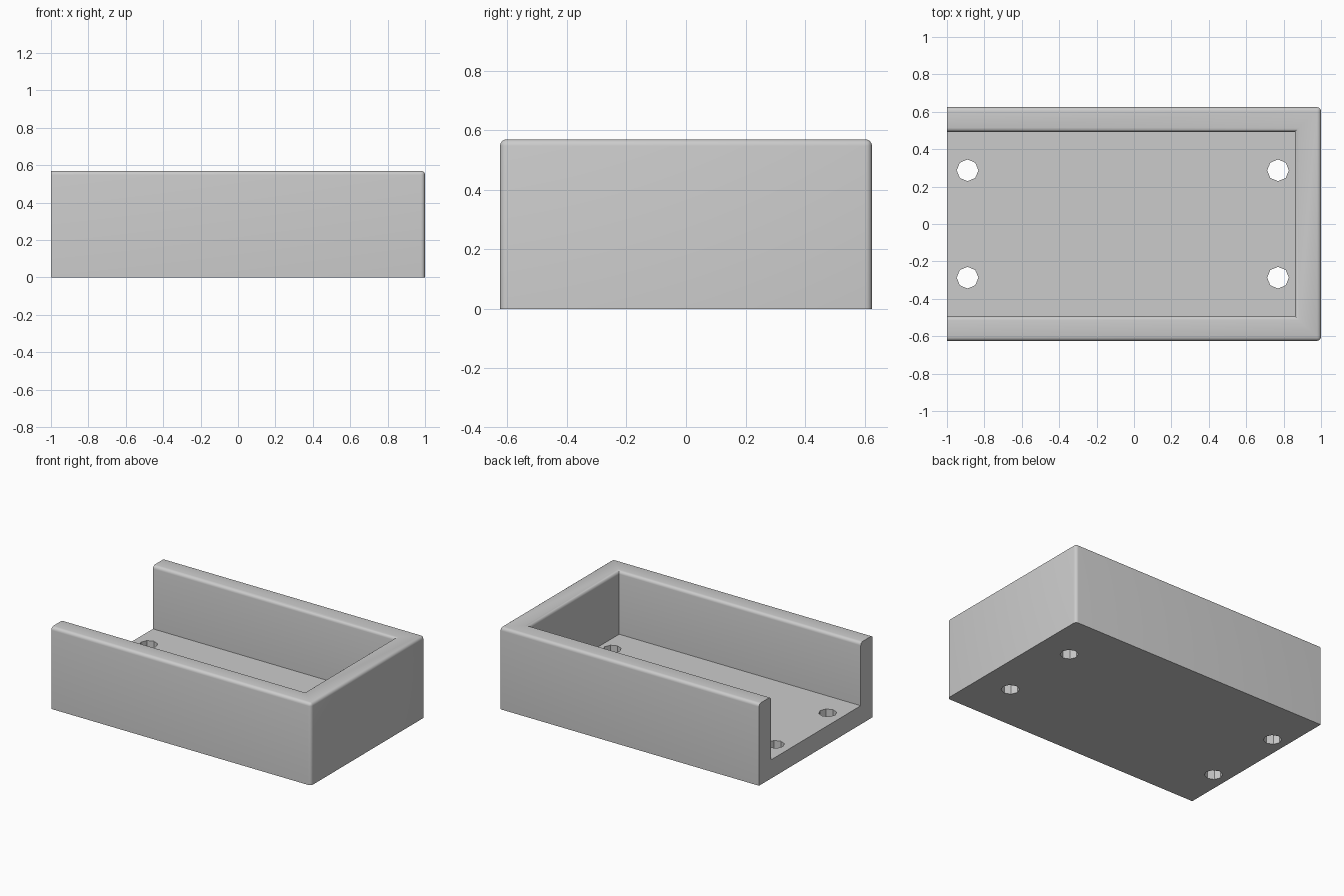
import bpy
import bmesh

HALF_W, HEIGHT = 0.625, 0.57
FLOOR, INNER_Y, INNER_X = 0.13, 0.493, 0.86
ROUND = 0.022

if "Cube" in bpy.data.objects:
    bpy.data.objects.remove(bpy.data.objects["Cube"], do_unlink=True)

# Single grey material
grey = bpy.data.materials.new("plain grey")
grey.use_nodes = True
colour = (0.6, 0.6, 0.6, 1)
grey.diffuse_color = colour
grey.node_tree.nodes["Principled BSDF"].inputs["Base Color"].default_value = colour


def box(name, low, high):
    """Axis-aligned box between two corners."""
    centre = [(a + b) / 2 for a, b in zip(low, high)]
    bpy.ops.mesh.primitive_cube_add(size=1, location=centre)
    obj = bpy.context.object
    obj.name = name
    obj.scale = [b - a for a, b in zip(low, high)]
    bpy.ops.object.transform_apply(location=True, rotation=False, scale=True)
    return obj


def cut(target, cutter):
    """Subtract the cutter from the target, then discard it."""
    cutter.hide_render = True
    mod = target.modifiers.new("cut", "BOOLEAN")
    mod.operation = "DIFFERENCE"
    mod.solver = "EXACT"
    mod.object = cutter
    bpy.context.view_layer.objects.active = target
    bpy.ops.object.modifier_apply(modifier=mod.name)
    bpy.data.objects.remove(cutter, do_unlink=True)


# Tray body, hollowed from above and open at one end
tray = box("tray", (-1, -HALF_W, 0), (1, HALF_W, HEIGHT))
cut(tray, box("cavity", (-1.2, -INNER_Y, FLOOR), (INNER_X, INNER_Y, 1)))

# Rounded rim and rounded upright corners at the closed end
bm = bmesh.new()
bm.from_mesh(tray.data)
bmesh.ops.dissolve_limit(bm, angle_limit=0.01, verts=bm.verts, edges=bm.edges)


def rounded(edge):
    a, b = (v.co for v in edge.verts)
    rim = min(a.z, b.z) > HEIGHT - 0.001 and max(a.x, b.x) > -0.99
    corner = min(a.x, b.x) > 0.99 and abs(a.z - b.z) > 0.1
    return (rim or corner) and edge.calc_face_angle(0) > 0.5


bmesh.ops.bevel(bm, geom=[e for e in bm.edges if rounded(e)], offset=ROUND,
                segments=4, profile=0.5, affect="EDGES", clamp_overlap=True)
bm.to_mesh(tray.data)
bm.free()

# Four eight-sided screw holes through the floor
for x in (-0.89, 0.77):
    for y in (-0.287, 0.287):
        bpy.ops.mesh.primitive_cylinder_add(vertices=8, radius=0.058, depth=0.6,
                                            location=(x, y, 0))
        cut(tray, bpy.context.object)

tray.data.materials.clear()
tray.data.materials.append(grey)
for face in tray.data.polygons:
    face.material_index = 0

bpy.ops.object.select_all(action="DESELECT")
tray.select_set(True)
bpy.context.view_layer.objects.active = tray
bpy.ops.object.shade_smooth_by_angle(angle=0.52)
